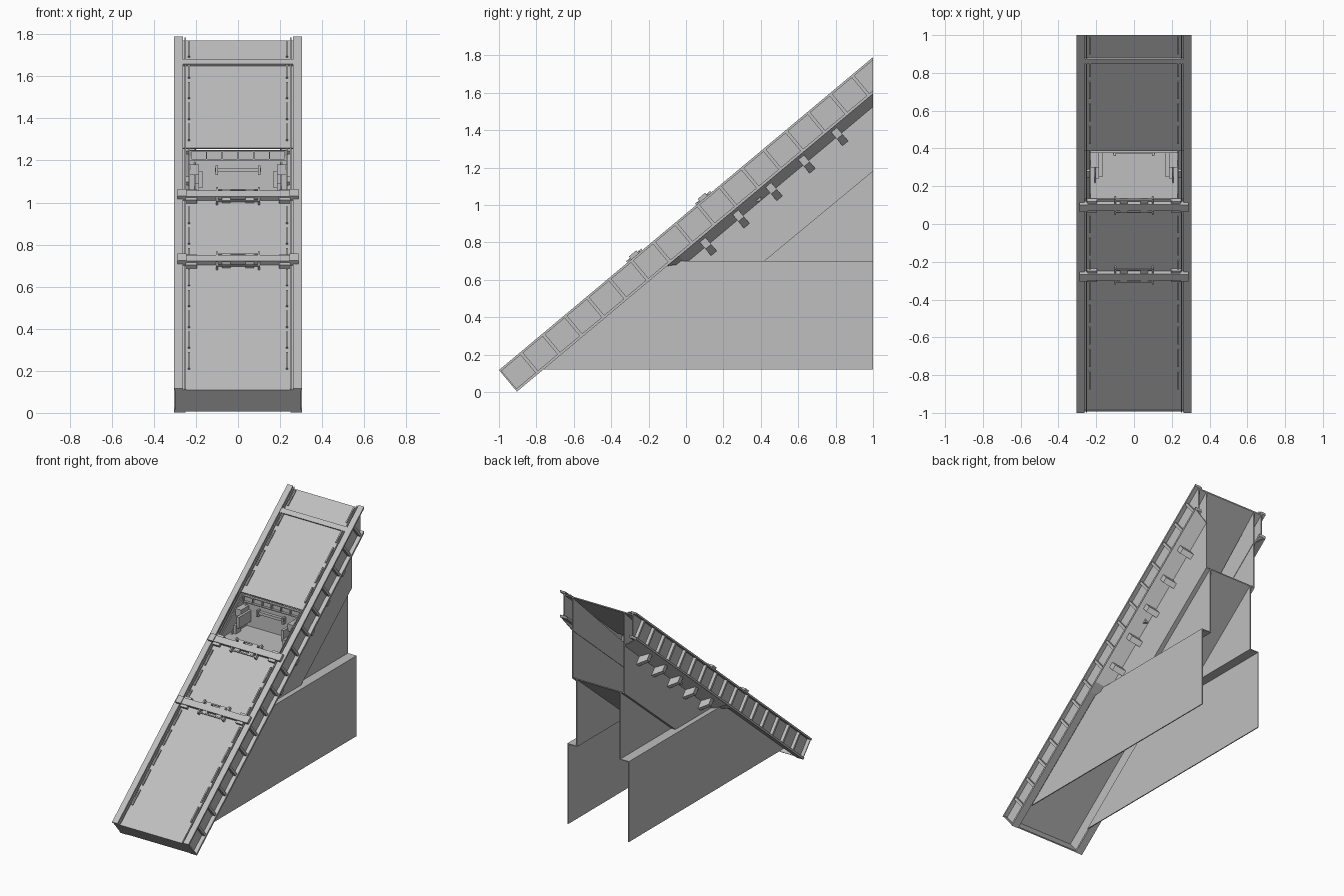
import bpy, bmesh, math
from mathutils import Vector

cube = bpy.data.objects.get("Cube")
if cube:
    bpy.data.objects.remove(cube)

grey = bpy.data.materials.new("plain grey")
grey.use_nodes = True
COLOUR = (0.52, 0.52, 0.52, 1)
grey.diffuse_color = COLOUR
grey.node_tree.nodes["Principled BSDF"].inputs["Base Color"].default_value = COLOUR

SLOPE = math.atan(0.8365)
C, S = math.cos(SLOPE), math.sin(SLOPE)
LENGTH = 2 / C
FULL = LENGTH + 0.2          # overlong, trimmed by the vertical back plane
DEPTH = 0.15


def on_ramp(x, u, v):
    """x across, u up the slope, v out of the deck."""
    return Vector((x, -1 + u * C - v * S, 0.117 + u * S + v * C))


def prism(bm, lower, upper):
    a = [bm.verts.new(p) for p in lower]
    b = [bm.verts.new(p) for p in upper]
    bm.faces.new(a)
    bm.faces.new(b[::-1])
    for i in range(len(a)):
        j = (i + 1) % len(a)
        bm.faces.new((a[j], a[i], b[i], b[j]))


def finish(name, bm, mirror=False):
    bmesh.ops.bisect_plane(bm, geom=bm.verts[:] + bm.edges[:] + bm.faces[:],
                           plane_co=(0, 1, 0), plane_no=(0, 1, 0), clear_outer=True)
    rim = [e for e in bm.edges if e.is_boundary]
    if rim:
        bmesh.ops.holes_fill(bm, edges=rim)
    bmesh.ops.recalc_face_normals(bm, faces=bm.faces[:])
    mesh = bpy.data.meshes.new(name)
    bm.to_mesh(mesh)
    bm.free()
    mesh.materials.append(grey)
    obj = bpy.data.objects.new(name, mesh)
    bpy.context.collection.objects.link(obj)
    if mirror:
        obj.modifiers.new("mirror", 'MIRROR')
    return obj


def ramp_extrude(name, profile, spans, mirror=False):
    """Extrude an (x, v) outline along the slope over each (start, end)."""
    bm = bmesh.new()
    for u0, u1 in spans:
        prism(bm, [on_ramp(x, u0, v) for x, v in profile],
              [on_ramp(x, u1, v) for x, v in profile])
    return finish(name, bm, mirror)


def rect(x0, x1, v0, v1):
    return [(x0, v0), (x1, v0), (x1, v1), (x0, v1)]


def upright(name, outline, x0, x1, mirror=True):
    """Extrude a (y, z) outline across x."""
    bm = bmesh.new()
    prism(bm, [(x0, y, z) for y, z in outline], [(x1, y, z) for y, z in outline])
    return finish(name, bm, mirror)


def box(name, x0, x1, y0, y1, z0, z1, mirror=False):
    return upright(name, rect(y0, y1, z0, z1), x0, x1, mirror)


def ramp_yz(y, v):
    """Point at depth y on the line lying v off the deck."""
    p = on_ramp(0, (y + 1 + v * S) / C, v)
    return (p.y, p.z)


# Side girders
beam = [(0.262, 0), (0.305, 0), (0.305, -0.012), (0.276, -0.012),
        (0.276, 0.014 - DEPTH), (0.305, 0.014 - DEPTH), (0.305, -DEPTH),
        (0.25, -DEPTH), (0.25, 0.014 - DEPTH), (0.268, 0.014 - DEPTH),
        (0.268, -0.012), (0.262, -0.012)]
ramp_extrude("side_girder", beam, [(0, FULL)], True)
steps = [0.14 + 0.154 * i for i in range(17)]
ramp_extrude("girder_stiffeners", rect(0.276, 0.298, 0.014 - DEPTH, -0.012),
             [(u, u + 0.018) for u in steps], True)

# Deck with an opening across it, edge strips and low end plate
OPEN0, OPEN1 = 1.46, 1.80
ramp_extrude("deck", rect(-0.268, 0.268, -0.022, -0.015), [(0, OPEN0), (OPEN1, FULL)])
ramp_extrude("deck_edge_strips", rect(0.229, 0.238, -0.016, -0.006),
             [(u + 0.018, u + 0.135) for u in steps
              if u + 0.135 < OPEN0 or u > OPEN1], True)
ramp_extrude("deck_edge_rail", rect(0.248, 0.255, -0.016, -0.004), [(0, FULL)], True)
ramp_extrude("low_end_plate", rect(-0.3, 0.3, -DEPTH + 0.006, -0.012), [(0, 0.008)])

# Cross bars
ramp_extrude("upper_cross_strip", rect(-0.264, 0.264, -0.016, -0.003), [(2.405, 2.44)])
for name, u in (("upper", 1.405), ("lower", 0.925)):
    ramp_extrude(name + "_cross_bar", rect(-0.285, 0.285, -0.01, 0.014), [(u, u + 0.045)])
    ramp_extrude(name + "_cross_bar_ends", rect(0.245, 0.288, -0.01, 0.02),
                 [(u - 0.003, u + 0.048)], True)
    ramp_extrude(name + "_bar_feet", rect(0.195, 0.25, -0.016, 0.006),
                 [(u - 0.018, u + 0.06)], True)
    ramp_extrude(name + "_handle_grips", rect(-0.1, 0.1, -0.002, 0.006),
                 [(u - 0.022, u - 0.014), (u + 0.058, u + 0.066)])
    ramp_extrude(name + "_handle_legs", rect(0.094, 0.104, -0.016, 0.01),
                 [(u - 0.03, u + 0.075)], True)
    ramp_extrude(name + "_handle_blocks", rect(0.035, 0.075, -0.016, 0.008),
                 [(u - 0.015, u + 0.06)], True)

# Recess below the deck opening
box("recess_floor", -0.235, 0.235, 0.1, 0.4, 1.02, 1.03)
box("recess_back", -0.235, 0.235, 0.392, 0.4, 1.02, 1.25)
upright("recess_side", [(0.1, 1.02), (0.4, 1.02), ramp_yz(0.4, -0.02), ramp_yz(0.1, -0.02)],
        0.229, 0.236)
for z in (1.2, 1.242):
    box("recess_lip", -0.23, 0.23, 0.375, 0.395, z, z + 0.006)
for i in range(7):
    x = -0.225 + 0.075 * i
    box("lip_divider", x - 0.003, x + 0.003, 0.377, 0.395, 1.2, 1.248)
box("recess_arm", 0.168, 0.188, 0.25, 0.39, 1.07, 1.15, True)
box("recess_arm_bracket", 0.185, 0.232, 0.3, 0.39, 1.13, 1.18, True)
box("recess_arm_foot", 0.185, 0.205, 0.24, 0.3, 1.03, 1.09, True)
box("recess_back_bar", -0.11, 0.11, 0.37, 0.395, 1.145, 1.165)
box("recess_back_bar_end", 0.095, 0.108, 0.36, 0.395, 1.13, 1.175, True)

# Sloping skirt under each girder, with a tapered nose at its low end
UNDER = -0.205
u_nose, u_skirt = 1.05, 1.13
bm = bmesh.new()
for u0, u1, low0 in ((u_nose, u_skirt, -DEPTH - 0.004), (u_skirt, FULL, UNDER)):
    ends = []
    for u, low in ((u0, low0), (u1, UNDER)):
        ends.append([on_ramp(0.3, u, -DEPTH), on_ramp(0.207, u, low),
                     on_ramp(0.2, u, low), on_ramp(0.29, u, -DEPTH)])
    prism(bm, *ends)
finish("girder_skirt", bm, True)

# Tapered brackets below the skirt
bracket = [(0.205, -0.16), (0.275, -0.16), (0.275, -0.212), (0.205, -0.262)]
ramp_extrude("skirt_brackets", bracket,
             [(1.262 + 0.229 * i, 1.302 + 0.229 * i) for i in range(5)], True)

# Upper side walls and the sloping floor between them
upright("upper_wall", [(0.42, 0.7), (1, 1.18), ramp_yz(1, -0.022),
                       ramp_yz(-0.05, -0.1), (0.0, 0.7)], 0.203, 0.21)
upright("sloping_floor", [(0.42, 0.7), (1, 1.18), (1, 1.188), (0.41, 0.7)],
        -0.208, 0.208, False)

# Recessed walls below the sloping floor
upright("recessed_wall", [(0.42, 0.7), (1, 0.7), (1, 1.18)], 0.17, 0.177)

# Large base walls with a ledge along the top
upright("base_wall", [ramp_yz(-0.77, -DEPTH + 0.004), (-0.765, 0.12), (1, 0.12), (1, 0.7),
                      (-0.07, 0.7), ramp_yz(-0.075, -DEPTH + 0.004)], 0.239, 0.246)
box("base_ledge", 0.17, 0.246, 0.42, 1, 0.694, 0.7, True)
box("base_ledge_front", 0.203, 0.246, -0.07, 0.42, 0.694, 0.7, True)
